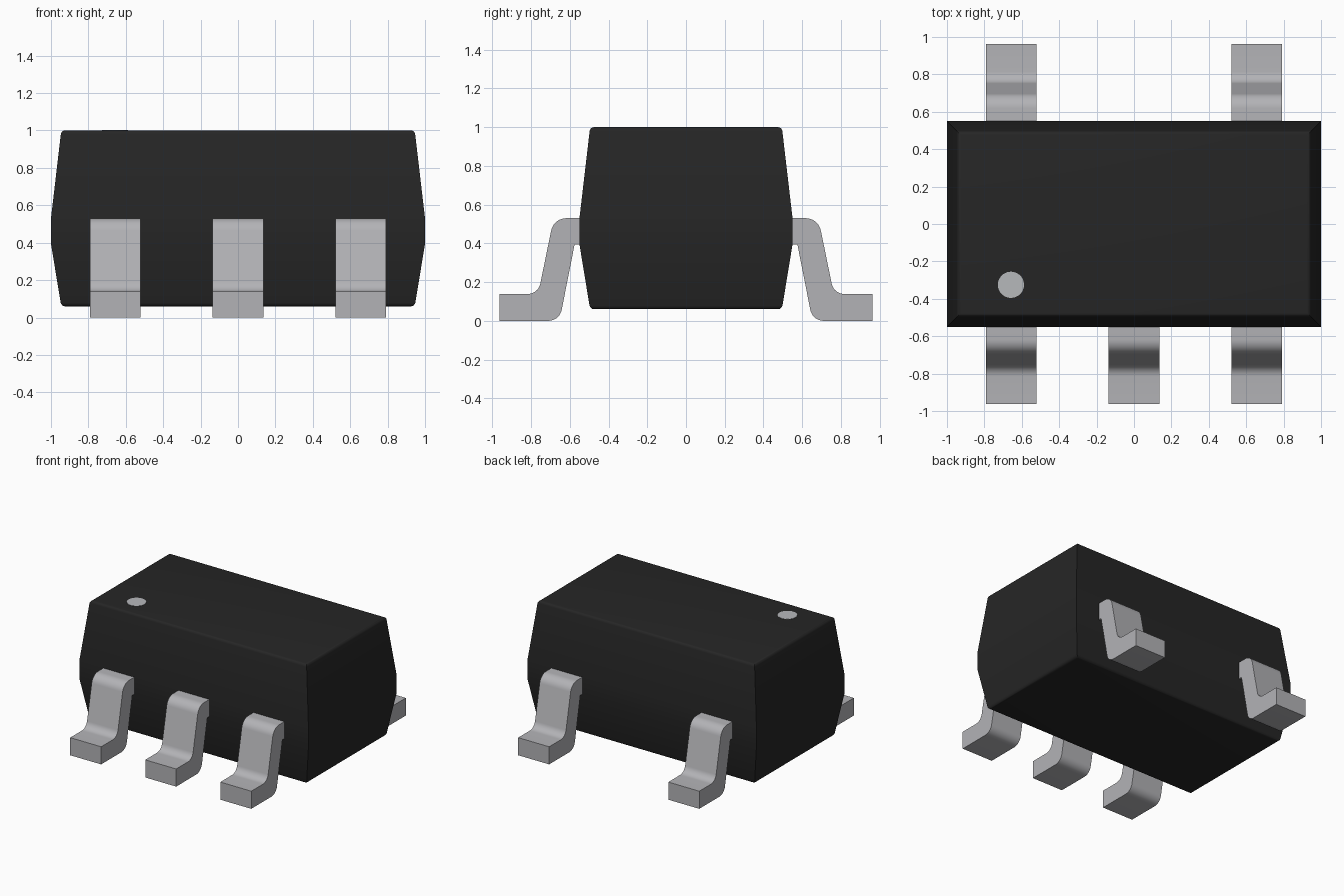
import bpy, bmesh, math
from mathutils import Vector

if "Cube" in bpy.data.objects:
    bpy.data.objects.remove(bpy.data.objects["Cube"])


def material(name, rgb):
    m = bpy.data.materials.new(name)
    m.diffuse_color = (*rgb, 1)
    m.use_nodes = True
    m.node_tree.nodes["Principled BSDF"].inputs["Base Color"].default_value = m.diffuse_color
    return m


BLACK = material("black plastic", (0.019, 0.019, 0.019))
METAL = material("tinned metal", (0.45, 0.45, 0.47))
MARK = material("grey mark", (0.47, 0.48, 0.50))


def finish(bm, name, mat, angle=30):
    bmesh.ops.recalc_face_normals(bm, faces=bm.faces)
    me = bpy.data.meshes.new(name)
    bm.to_mesh(me)
    bm.free()
    me.materials.append(mat)
    ob = bpy.data.objects.new(name, me)
    bpy.context.collection.objects.link(ob)
    bpy.ops.object.select_all(action='DESELECT')
    ob.select_set(True)
    bpy.context.view_layer.objects.active = ob
    bpy.ops.object.shade_smooth_by_angle(angle=math.radians(angle))
    return ob


def fillet(points, steps=8):
    """Round each (y, z, radius) corner of a closed outline."""
    out, n = [], len(points)
    for i, (y, z, r) in enumerate(points):
        p = Vector((y, z))
        if r == 0:
            out.append(p)
            continue
        a = (Vector(points[i - 1][:2]) - p).normalized()
        b = (Vector(points[(i + 1) % n][:2]) - p).normalized()
        half = a.angle(b) / 2
        c = p + (a + b).normalized() * (r / math.sin(half))
        s = p + a * (r / math.tan(half)) - c
        e = p + b * (r / math.tan(half)) - c
        sweep = s.angle(e)
        for k in range(steps + 1):
            t = k / steps
            out.append(c + (s * math.sin((1 - t) * sweep) + e * math.sin(t * sweep)) / math.sin(sweep))
    return out


# Body: stacked rectangles, with softened top and bottom rims
bm = bmesh.new()
rings = []
for hx, hy, z in [(0.945, 0.495, 0.06), (1, 0.55, 0.395), (1, 0.55, 0.53), (0.945, 0.495, 1.0)]:
    rings.append([bm.verts.new((sx * hx, sy * hy, z)) for sx, sy in [(-1, -1), (1, -1), (1, 1), (-1, 1)]])
for lo, hi in zip(rings, rings[1:]):
    for i in range(4):
        j = (i + 1) % 4
        bm.faces.new((lo[i], lo[j], hi[j], hi[i]))
caps = [bm.faces.new(rings[0][::-1]), bm.faces.new(rings[-1])]
bmesh.ops.bevel(bm, geom=[e for f in caps for e in f.edges], offset=0.02,
                segments=4, profile=0.5, affect='EDGES')
finish(bm, "body", BLACK)

# Leads: bent gull-wing profile extruded across x
PROFILE = fillet([(0.50, 0.53, 0), (0.683, 0.53, 0.08), (0.763, 0.139, 0.065), (0.963, 0.139, 0),
                  (0.963, 0.0, 0), (0.653, 0.0, 0.07), (0.575, 0.395, 0), (0.50, 0.395, 0)])


def lead(name, x, side):
    bm = bmesh.new()
    face = bm.faces.new([bm.verts.new((x - 0.135, side * p.x, p.y)) for p in PROFILE])
    new = bmesh.ops.extrude_face_region(bm, geom=[face])["geom"]
    bmesh.ops.translate(bm, vec=(0.27, 0, 0), verts=[v for v in new if isinstance(v, bmesh.types.BMVert)])
    finish(bm, name, METAL)


for i, x in enumerate((-0.655, 0, 0.655)):
    lead(f"front_lead_{i + 1}", x, -1)
for i, x in enumerate((-0.655, 0.655)):
    lead(f"back_lead_{i + 1}", x, 1)

# Orientation dot on the top face
bm = bmesh.new()
bmesh.ops.create_cone(bm, cap_ends=True, segments=48, radius1=0.07, radius2=0.07, depth=0.006)
bmesh.ops.translate(bm, vec=(-0.658, -0.325, 0.999), verts=bm.verts)
finish(bm, "orientation_dot", MARK)
